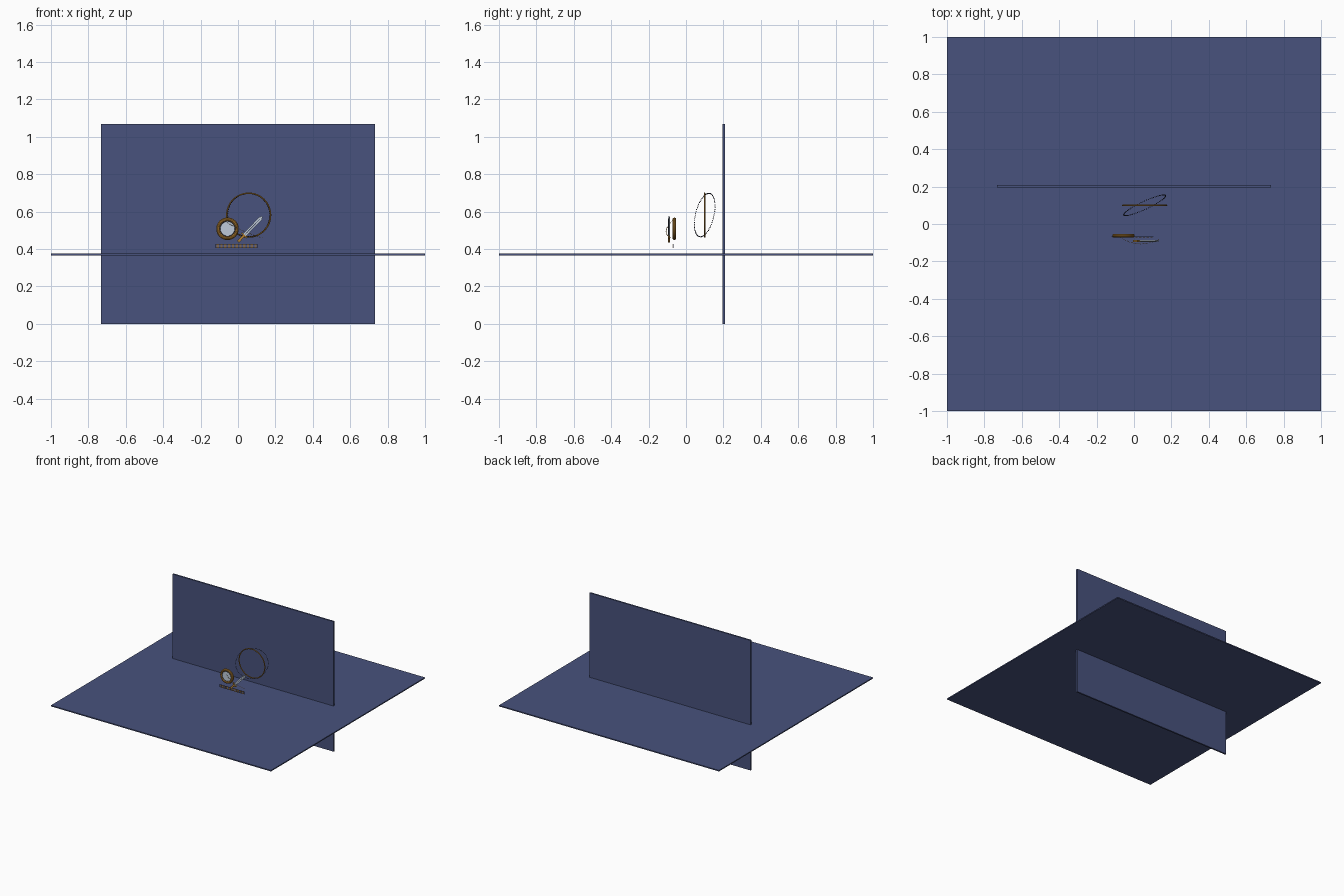
import bpy, math
from mathutils import Vector, Matrix

if "Cube" in bpy.data.objects:
    bpy.data.objects.remove(bpy.data.objects["Cube"])


def material(name, rgb):
    m = bpy.data.materials.new(name)
    m.diffuse_color = (*rgb, 1)
    m.use_nodes = True
    m.node_tree.nodes["Principled BSDF"].inputs["Base Color"].default_value = m.diffuse_color
    return m


NAVY = material("navy", (0.065, 0.085, 0.205))
GOLD = material("gold", (0.42, 0.20, 0.03))
PALE = material("pale silver", (0.52, 0.60, 0.70))
DARK = material("dark ink", (0.03, 0.035, 0.07))


def finish(name, mat, smooth=False):
    ob = bpy.context.object
    ob.name = name
    ob.data.materials.append(mat)
    if smooth:
        bpy.ops.object.shade_smooth_by_angle()
    return ob


def box(name, loc, size, mat, tilt=0):
    bpy.ops.mesh.primitive_cube_add(size=1, location=loc, rotation=(0, tilt, 0))
    bpy.context.object.scale = size
    return finish(name, mat)


def disc(name, loc, radius, depth, mat):
    bpy.ops.mesh.primitive_cylinder_add(vertices=48, radius=radius, depth=depth,
                                        location=loc, rotation=(math.pi / 2, 0, 0))
    return finish(name, mat, True)


def ring(name, loc, radius, tube, mat):
    bpy.ops.mesh.primitive_torus_add(location=loc, rotation=(math.pi / 2, 0, 0),
                                     major_radius=radius, minor_radius=tube,
                                     major_segments=64, minor_segments=10)
    return finish(name, mat, True)


def beads(name, points, radius, mat):
    # one small ball per point, joined into one object
    balls = []
    for p in points:
        bpy.ops.mesh.primitive_ico_sphere_add(subdivisions=1, radius=radius, location=p)
        balls.append(bpy.context.object)
    for b in balls:
        b.select_set(True)
    bpy.ops.object.join()
    return finish(name, mat)


# Floor and back wall
box("floor_panel", (0, 0, 0.37), (2, 2, 0.009), NAVY)
box("back_wall", (0, 0.202, 0.534), (1.464, 0.013, 1.068), NAVY)

# Large hoop with a second, turned hoop of beads
hoop = Vector((0.057, 0.10, 0.581))
ring("large_hoop", hoop, 0.117, 0.004, GOLD)
turned = []
for i in range(72):
    a = i * math.tau / 72
    dx, dz = 0.112 * math.cos(a), 0.116 * math.sin(a)
    turned.append(hoop + Vector((dx, 0.45 * dx + 0.2 * dz, dz)))
beads("beaded_hoop", turned, 0.0033, DARK)

# Round medallion
med = Vector((-0.056, -0.062, 0.508))
ring("medallion_rim", med, 0.050, 0.010, GOLD)
disc("medallion_face", med, 0.046, 0.010, PALE)
ring("medallion_inner_ring", med + Vector((0, -0.005, 0)), 0.040, 0.002, DARK)

# Slanted blade with handle and guard
mid, tilt = Vector((0.066, -0.09, 0.507)), -math.radians(46)
along = Vector((math.cos(tilt), 0, -math.sin(tilt)))
box("blade", mid + along * 0.018, (0.125, 0.007, 0.020), PALE, tilt)
box("blade_ridge", mid + along * 0.018 + Vector((0, -0.004, 0)), (0.115, 0.003, 0.003), DARK, tilt)
box("blade_tip", mid + along * 0.085, (0.012, 0.006, 0.012), PALE, tilt)
box("guard", mid - along * 0.048, (0.008, 0.011, 0.040), GOLD, tilt)
box("handle", mid - along * 0.073, (0.044, 0.010, 0.014), GOLD, tilt)

# Loose chain swinging in front of the blade
a, b, c = Vector((-0.07, -0.072, 0.55)), Vector((0.02, -0.135, 0.49)), Vector((0.13, -0.083, 0.46))
chain = []
for i in range(28):
    t = i / 27
    chain.append(a * (1 - t) ** 2 + b * 2 * t * (1 - t) + c * t * t)
beads("chain", chain, 0.0022, GOLD)

# Base strip with two rows of dashes
box("base_strip", (-0.007, -0.068, 0.416), (0.224, 0.004, 0.022), NAVY)
for row, z in enumerate((0.410, 0.422)):
    for i in range(11):
        x = -0.108 + i * 0.0202
        box(f"dash_{row}_{i}", (x, -0.071, z), (0.012, 0.003, 0.006), GOLD)
